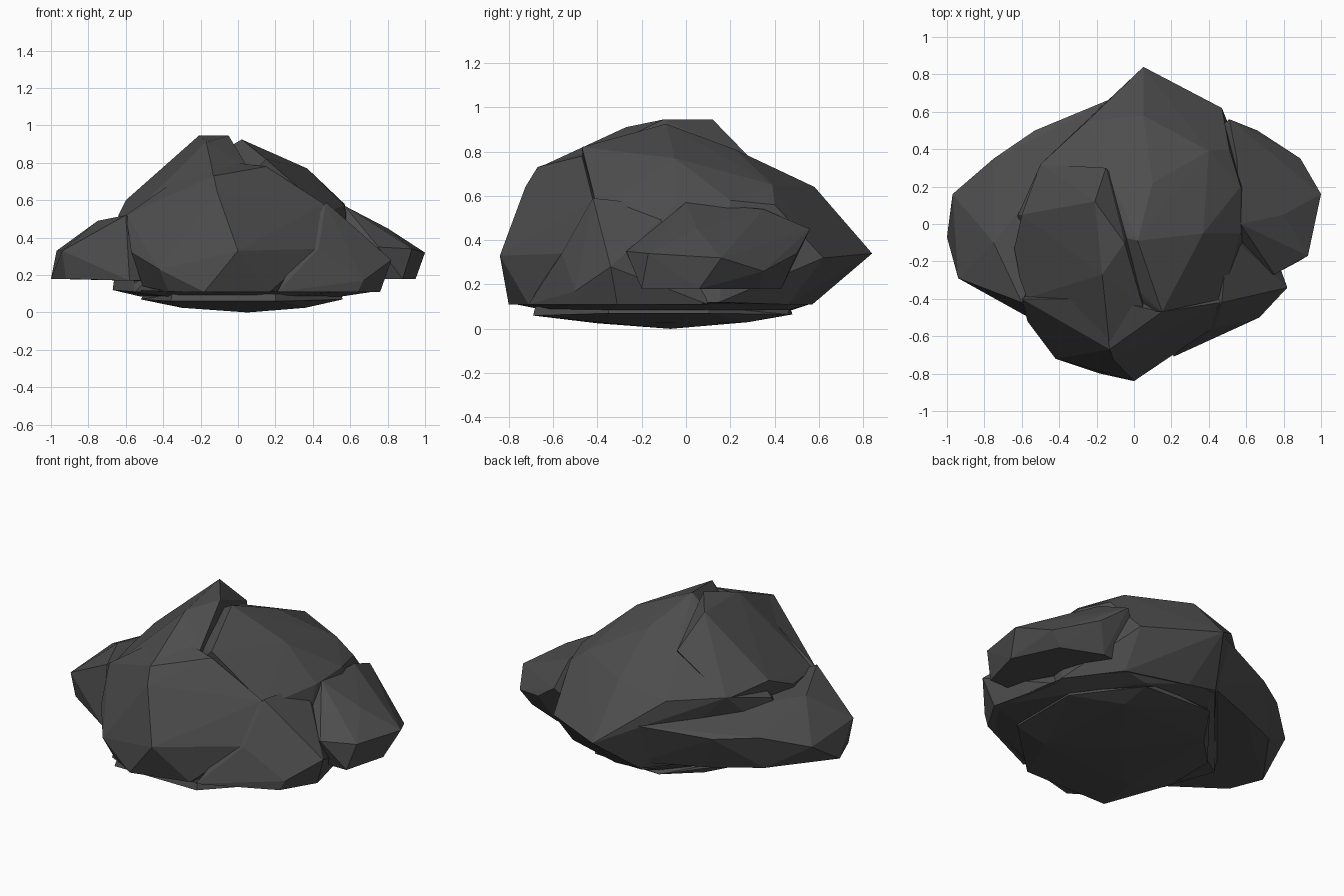
import bpy, bmesh

stone = bpy.data.materials.new("dark grey stone")
stone.diffuse_color = (0.075, 0.075, 0.075, 1)


def chunk(name, *points):
    """A faceted boulder: the convex hull of its corner points."""
    bm = bmesh.new()
    for p in points:
        bm.verts.new(p)
    bmesh.ops.convex_hull(bm, input=bm.verts)
    loose = [v for v in bm.verts if not v.link_faces]
    bmesh.ops.delete(bm, geom=loose, context='VERTS')
    bmesh.ops.recalc_face_normals(bm, faces=bm.faces)
    mesh = bpy.data.meshes.new(name)
    bm.to_mesh(mesh)
    bm.free()
    mesh.materials.append(stone)
    obj = bpy.data.objects.new(name, mesh)
    bpy.context.collection.objects.link(obj)
    return obj


# shallow foot under the rock
chunk("base_stone",
      (0.05, -0.07, 0.0), (-0.30, -0.40, 0.025), (0.36, -0.35, 0.025), (0.30, 0.28, 0.03),
      (-0.30, 0.25, 0.03), (-0.52, -0.30, 0.07), (-0.36, -0.69, 0.06), (0.20, -0.69, 0.06),
      (0.56, -0.35, 0.07), (0.56, 0.10, 0.07), (0.30, 0.46, 0.065), (-0.15, 0.48, 0.065),
      (-0.52, 0.02, 0.07), (-0.50, 0.02, 0.1), (0.55, 0.1, 0.1), (0.2, 0.47, 0.1),
      (-0.35, -0.68, 0.1), (0.2, -0.68, 0.1), (0.55, -0.35, 0.1))

# sloping underside between the foot and the main mass
chunk("underside",
      (0.08, 0.57, 0.115), (0.45, 0.46, 0.115), (0.66, 0.15, 0.115), (0.75, -0.31, 0.115),
      (0.63, -0.50, 0.115), (0.20, -0.70, 0.115), (-0.18, -0.79, 0.115), (-0.37, -0.70, 0.115),
      (-0.67, -0.10, 0.12), (-0.10, 0.58, 0.12),
      (-0.52, 0.02, 0.085), (-0.37, -0.64, 0.085), (0.20, -0.64, 0.085),
      (0.55, -0.35, 0.085), (0.55, 0.10, 0.085), (0.30, 0.46, 0.085), (-0.13, 0.48, 0.085))

# right and back mass with the pointed back corner
chunk("back_right_block",
      (0.05, 0.84, 0.34), (0.08, 0.57, 0.11), (0.47, 0.62, 0.32), (0.45, 0.46, 0.11),
      (0.51, 0.40, 0.56), (0.57, 0.20, 0.58), (0.57, -0.05, 0.57), (0.47, -0.40, 0.54),
      (0.37, -0.05, 0.77), (0.15, -0.47, 0.82), (0.02, -0.09, 0.925), (0.10, 0.22, 0.81),
      (0.40, 0.39, 0.65), (0.05, 0.58, 0.64), (-0.25, 0.55, 0.57), (-0.50, 0.32, 0.57),
      (-0.10, 0.59, 0.13), (-0.67, -0.10, 0.12), (0.66, 0.15, 0.12), (0.60, -0.30, 0.11),
      (-0.55, -0.40, 0.11), (-0.62, 0.05, 0.50), (-0.40, 0.02, 0.68), (-0.13, 0.25, 0.76))

# upper left ridge with the summit
chunk("summit_block",
      (-0.05, -0.10, 0.945), (-0.21, 0.12, 0.945), (-0.15, 0.30, 0.76), (-0.46, -0.05, 0.70),
      (-0.17, -0.27, 0.91), (-0.13, -0.66, 0.73), (-0.60, 0.05, 0.60), (-0.64, -0.13, 0.52),
      (-0.50, 0.32, 0.56), (-0.59, -0.40, 0.50), (-0.55, -0.35, 0.14),
      (0.0, 0.1, 0.6), (0.05, -0.45, 0.78))

# blunt front face
chunk("front_block",
      (-0.11, -0.725, 0.64), (-0.13, -0.67, 0.73), (0.0, -0.84, 0.33), (-0.18, -0.80, 0.11),
      (0.17, -0.71, 0.11), (0.43, -0.55, 0.34), (0.46, -0.42, 0.58), (0.15, -0.47, 0.78),
      (-0.17, -0.40, 0.82), (-0.42, -0.72, 0.23), (-0.37, -0.68, 0.11), (-0.57, -0.52, 0.32),
      (-0.60, -0.40, 0.52), (-0.51, -0.45, 0.14), (0.40, -0.1, 0.11), (-0.4, -0.1, 0.11))

# wedge at the front right
chunk("front_right_wedge",
      (0.82, -0.34, 0.28), (0.76, -0.31, 0.11), (0.64, -0.51, 0.11), (0.67, -0.50, 0.17),
      (0.47, -0.42, 0.59), (0.43, -0.56, 0.34), (0.21, -0.71, 0.11), (0.50, -0.05, 0.55),
      (0.66, 0.10, 0.11), (0.20, -0.20, 0.12))

# overhanging shelf on the right
chunk("right_shelf",
      (1.0, 0.16, 0.32), (0.95, 0.06, 0.18), (0.93, -0.17, 0.34), (0.88, -0.20, 0.18),
      (0.75, -0.27, 0.35), (0.89, 0.35, 0.26), (0.82, 0.33, 0.18), (0.66, 0.50, 0.34),
      (0.58, 0.43, 0.18), (0.51, 0.56, 0.45), (0.80, 0.05, 0.45), (0.57, 0.0, 0.57),
      (0.55, 0.35, 0.54), (0.3, -0.2, 0.18), (0.3, 0.4, 0.18))

# long shelf wrapping the left and back left, undercut towards the back
chunk("left_shelf",
      (-0.94, -0.29, 0.33), (-0.92, -0.27, 0.18), (-1.0, -0.07, 0.18), (-0.97, 0.16, 0.33),
      (-0.75, -0.10, 0.49), (-0.60, -0.42, 0.52), (-0.58, -0.49, 0.17),
      (-0.75, 0.35, 0.40), (-0.74, 0.29, 0.19), (-0.53, 0.50, 0.39), (-0.12, 0.67, 0.43),
      (-0.08, 0.58, 0.16), (-0.45, 0.43, 0.17), (-0.3, -0.3, 0.17), (-0.3, 0.3, 0.46))
